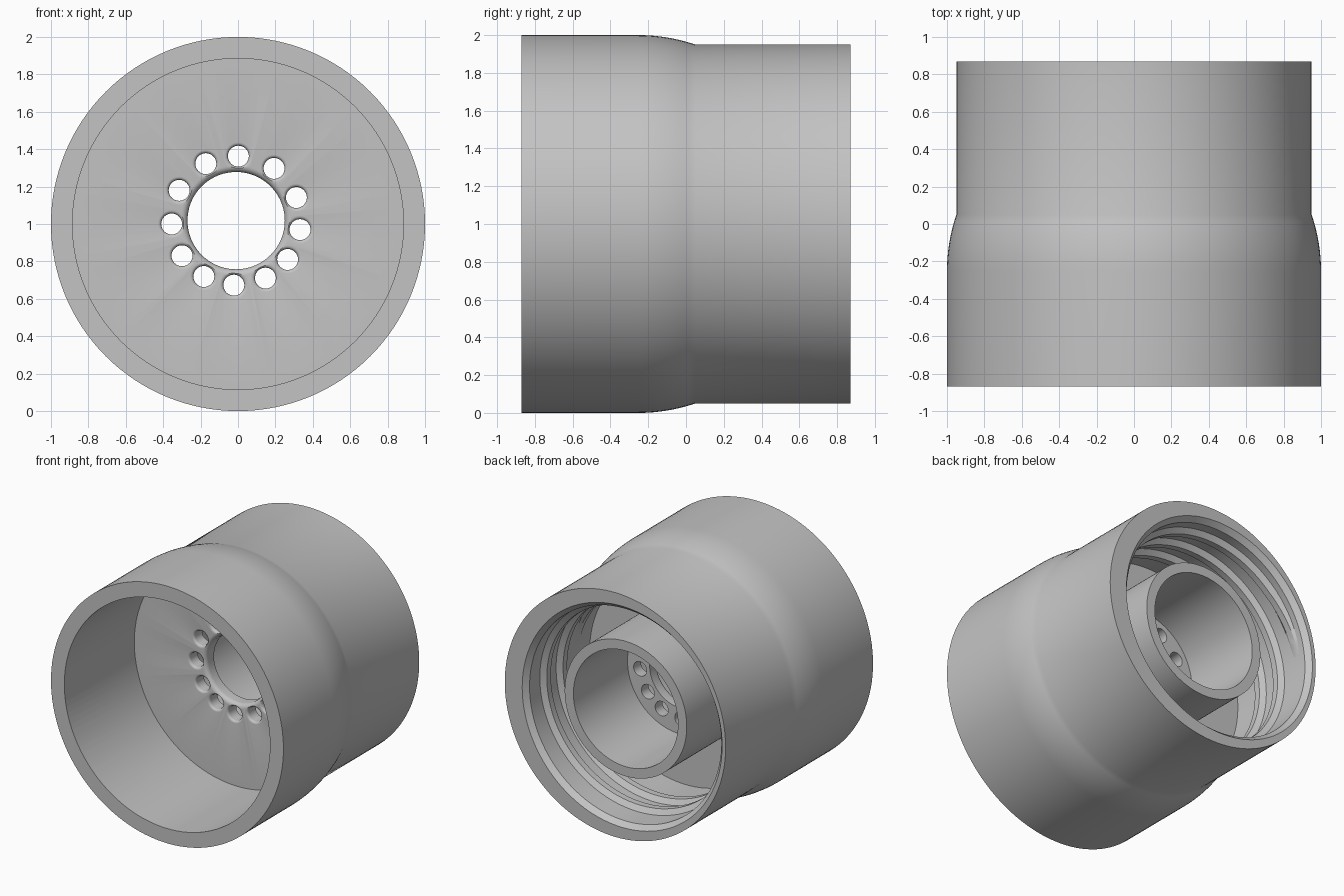
import bpy, bmesh, math
from mathutils import Matrix

cube = bpy.data.objects.get("Cube")
if cube:
    bpy.data.objects.remove(cube, do_unlink=True)

grey = bpy.data.materials.new("plain grey")
grey.use_nodes = True
colour = (0.55, 0.55, 0.55, 1)
grey.diffuse_color = colour
grey.node_tree.nodes["Principled BSDF"].inputs["Base Color"].default_value = colour


def make_object(name, bm):
    bmesh.ops.remove_doubles(bm, verts=bm.verts, dist=1e-5)
    bmesh.ops.recalc_face_normals(bm, faces=bm.faces)
    mesh = bpy.data.meshes.new(name)
    bm.to_mesh(mesh)
    bm.free()
    mesh.materials.append(grey)
    obj = bpy.data.objects.new(name, mesh)
    bpy.context.collection.objects.link(obj)
    return obj


def lathe(name, profile, x=0, z=1, segments=128, closed=False):
    """Turn (radius, y) points around an axis parallel to y."""
    bm = bmesh.new()
    verts = [bm.verts.new((r, y, 0)) for r, y in profile]
    pairs = list(zip(verts, verts[1:]))
    if closed:
        pairs.append((verts[-1], verts[0]))
    edges = [bm.edges.new(p) for p in pairs]
    bmesh.ops.spin(bm, geom=verts + edges, cent=(0, 0, 0), axis=(0, 1, 0),
                   angle=math.tau, steps=segments, use_duplicate=False)
    bmesh.ops.translate(bm, verts=bm.verts, vec=(x, 0, z))
    return make_object(name, bm)


def cut(target, cutter):
    mod = target.modifiers.new(cutter.name, "BOOLEAN")
    mod.operation, mod.solver, mod.object = "DIFFERENCE", "EXACT", cutter
    bpy.context.view_layer.objects.active = target
    bpy.ops.object.modifier_apply(modifier=mod.name)
    bpy.data.objects.remove(cutter, do_unlink=True)


def flared_hole(name, radius, flare, x, z, segments):
    """Cutter for a hole through the web with a rounded front edge."""
    arc = [(radius + flare * (1 - math.sin(a)), web_front + flare * (1 - math.cos(a)))
           for a in (math.radians(d) for d in range(0, 91, 18))]
    profile = [(0, web_front - 0.1), (arc[0][0], web_front - 0.1)] + arc
    profile += [(radius, web_back + 0.1), (0, web_back + 0.1)]
    return lathe(name, profile, x, z, segments)


def smooth(obj):
    bpy.ops.object.select_all(action="DESELECT")
    obj.select_set(True)
    bpy.context.view_layer.objects.active = obj
    bpy.ops.object.shade_smooth_by_angle(angle=math.radians(28))


end = 0.87
web_front, web_back = -0.01, 0.09
core_x, core_z = -0.01, 1.018
bore_x, bore_radius = -0.06, 0.825

# Outer body with a rounded step to the narrower back half
step = [(1 - 0.05 * t * t, -0.25 + 0.3 * t) for t in (i / 8 for i in range(9))]
body = lathe("body", [(0, -end), (1, -end)] + step + [(0.95, end), (0, end)])

# Front cup and back cavity
cut(body, lathe("front_cup", [(0, -1), (0.885, -1), (0.885, web_front), (0, web_front)]))
cut(body, lathe("back_cavity", [(0, web_back), (bore_radius, web_back), (bore_radius, 0.83),
                                (0.86, end), (0.86, 1), (0, 1)], bore_x))

# Central opening and ring of small holes through the web
cut(body, flared_hole("centre_hole", 0.26, 0.035, core_x, core_z, 96))
for degrees in (88, 54, 21, -8, -37, -63, -92, -120, -147, -177, -208, -242):
    a = math.radians(degrees)
    cut(body, flared_hole("small_hole", 0.056, 0.018, core_x + 0.345 * math.cos(a),
                          core_z + 0.345 * math.sin(a), 32))
smooth(body)

# Inner tube standing on the back of the web
tube = lathe("inner_tube", [(0.45, 0.07), (0.525, 0.07), (0.525, 0.755), (0.45, 0.755)],
             core_x, 1.005, 128, closed=True)
smooth(tube)

# Helical thread ridge inside the back cavity
bm = bmesh.new()
turns, per_turn, pitch = 2.5, 96, 0.2
section = [(bore_radius + 0.01, -0.06), (0.785, -0.025), (0.785, 0.025), (bore_radius + 0.01, 0.06)]
steps = int(turns * per_turn)
rings = []
for i in range(steps + 1):
    a = math.tau * i / per_turn
    fade = min(1, i / 12, (steps - i) / 12)
    rings.append([bm.verts.new((bore_x + (bore_radius + 0.01 + (r - bore_radius - 0.01) * fade) * math.cos(a),
                                0.25 + pitch * i / per_turn + y,
                                1 + (bore_radius + 0.01 + (r - bore_radius - 0.01) * fade) * math.sin(a)))
                  for r, y in section])
for near, far in zip(rings, rings[1:]):
    for k in range(4):
        j = (k + 1) % 4
        bm.faces.new((near[k], near[j], far[j], far[k]))
for ring in (rings[0], rings[-1]):
    bm.faces.new(ring)
smooth(make_object("thread_ridge", bm))
